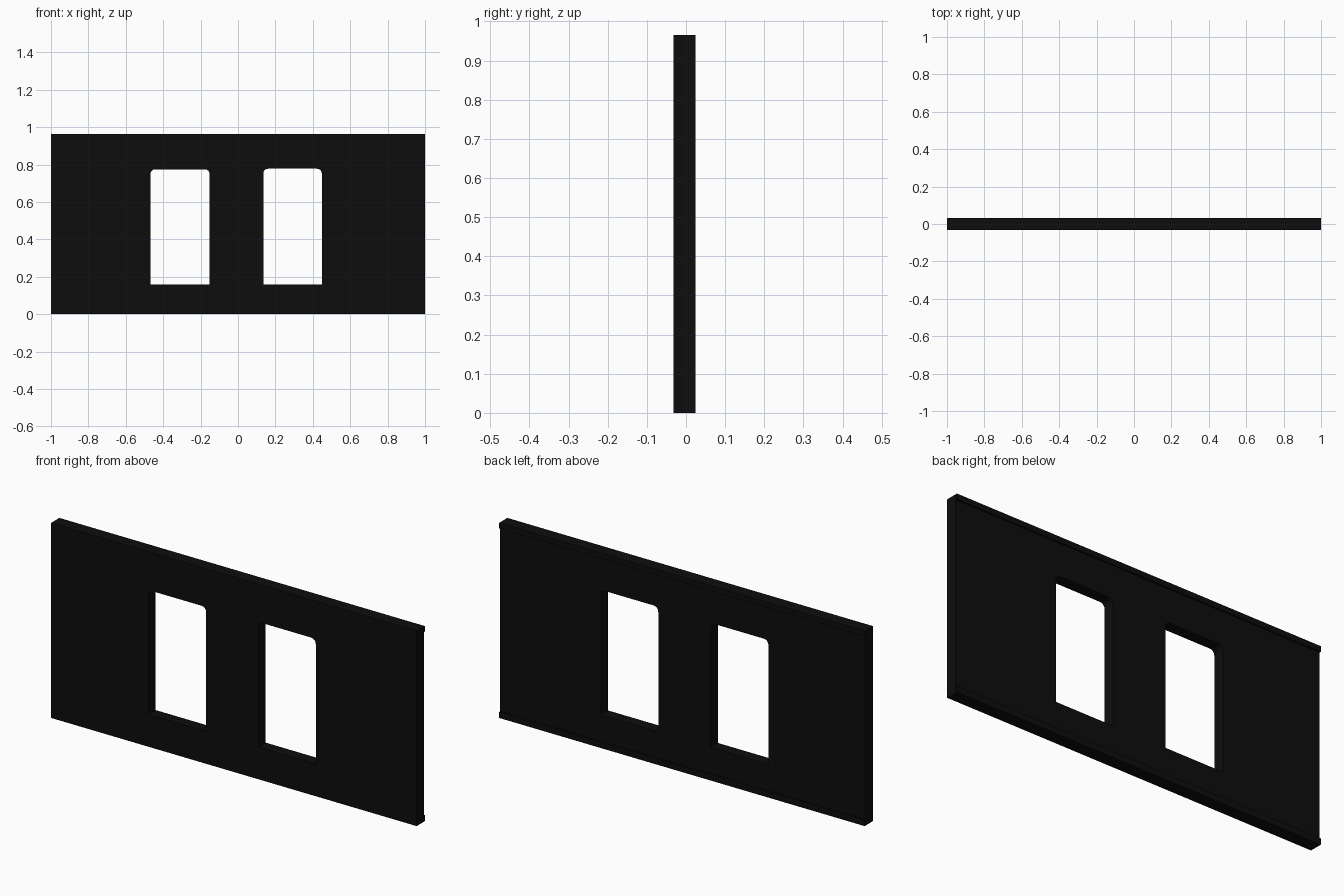
import bpy, math

if "Cube" in bpy.data.objects:
    bpy.data.objects.remove(bpy.data.objects["Cube"])

DARK = bpy.data.materials.new("dark_paint")
DARK.diffuse_color = (0.004, 0.004, 0.004, 1)
DARK.use_nodes = True
DARK.node_tree.nodes["Principled BSDF"].inputs["Base Color"].default_value = DARK.diffuse_color

HEIGHT = 0.965
FRONT, BACK, TRIM_BACK = -0.032, 0.024, 0.032


def window(x0, x1, z0, z1, r, steps=4):
    """Opening with square sill corners and rounded head corners."""
    pts = [(x0, z0), (x1, z0)]
    for cx, start in ((x1 - r, 0), (x0 + r, 90)):
        for i in range(steps + 1):
            a = math.radians(start + 90 * i / steps)
            pts.append((cx + r * math.cos(a), z1 - r + r * math.sin(a)))
    return pts


# Wall panel: filled outline with two window openings, extruded to thickness
outline = [(-1, 0), (1, 0), (1, HEIGHT), (-1, HEIGHT)]
openings = [window(-0.468, -0.152, 0.16, 0.775, 0.025),
            window(0.135, 0.448, 0.16, 0.778, 0.025)]
curve = bpy.data.curves.new("wall_panel", 'CURVE')
curve.dimensions = '2D'
curve.fill_mode = 'BOTH'
curve.extrude = (BACK - FRONT) / 2
for pts in [outline] + openings:
    s = curve.splines.new('POLY')
    s.points.add(len(pts) - 1)
    for p, (x, z) in zip(s.points, pts):
        p.co = (x, z, 0, 1)
    s.use_cyclic_u = True
panel = bpy.data.objects.new("wall_panel", curve)
bpy.context.collection.objects.link(panel)
panel.rotation_euler.x = math.pi / 2
panel.location.y = (FRONT + BACK) / 2
bpy.context.view_layer.objects.active = panel
panel.select_set(True)
bpy.ops.object.convert(target='MESH')
panel = bpy.context.object
panel.data.materials.clear()
panel.data.materials.append(DARK)
for poly in panel.data.polygons:
    poly.use_smooth = False


def rail(name, z0, z1):
    """Open-ended back rail running the full length of the wall."""
    profile = [(BACK, z0), (TRIM_BACK, z0), (TRIM_BACK, z1), (BACK, z1)]
    verts = [(x, y, z) for x in (-1, 1) for y, z in profile]
    faces = [(i, i + 1, i + 5, i + 4) for i in range(3)]
    me = bpy.data.meshes.new(name)
    me.from_pydata(verts, [], [f[::-1] for f in faces])
    me.materials.append(DARK)
    ob = bpy.data.objects.new(name, me)
    bpy.context.collection.objects.link(ob)


# Head and base rails on the back
rail("top_rail", 0.938, HEIGHT)
rail("bottom_rail", 0, 0.03)
